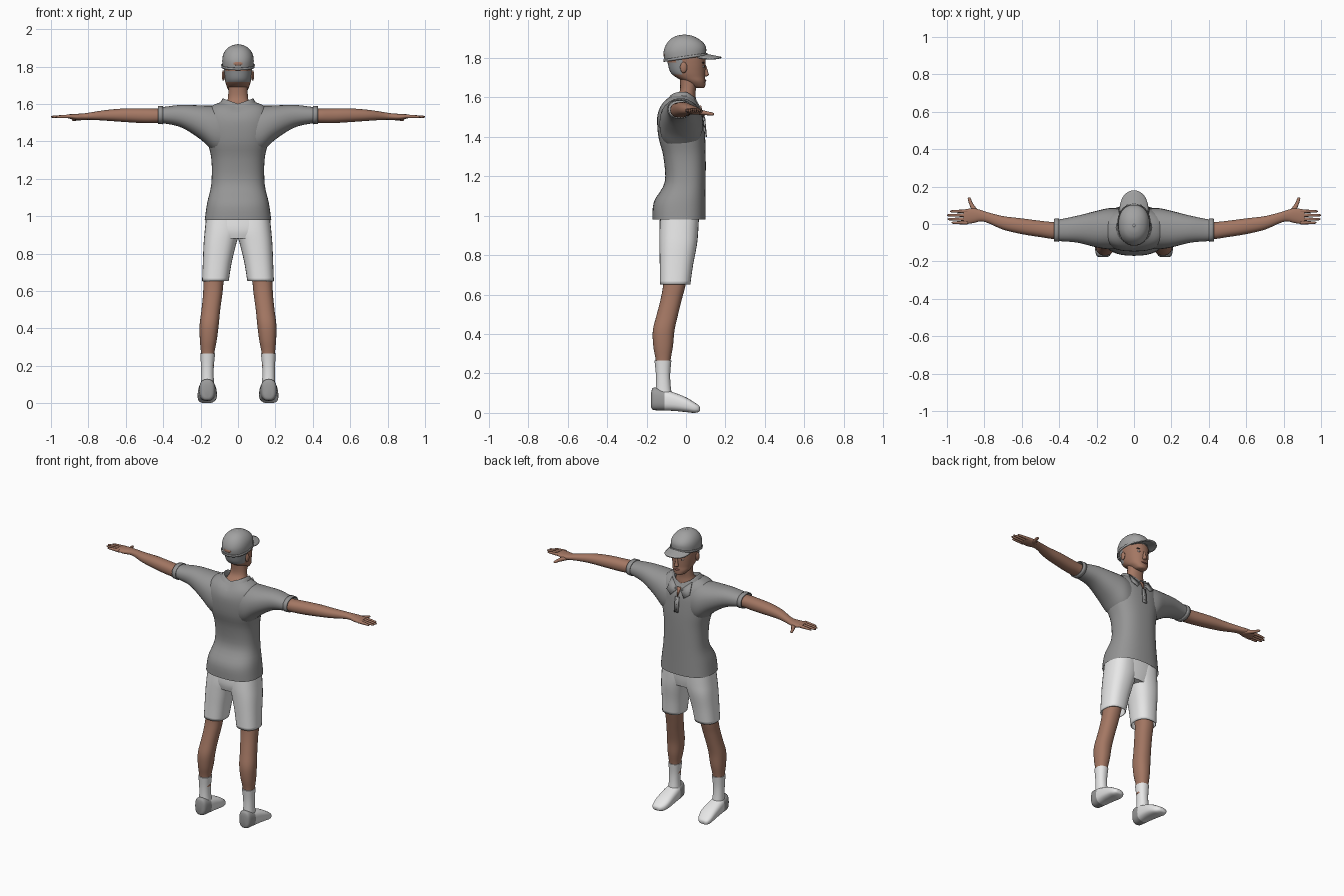
import bpy, bmesh, math
from mathutils import Vector

cube = bpy.data.objects.get("Cube")
if cube:
    bpy.data.objects.remove(cube)


def material(name, r, g, b):
    m = bpy.data.materials.new(name)
    m.use_nodes = True
    m.diffuse_color = (r, g, b, 1)
    bsdf = m.node_tree.nodes["Principled BSDF"]
    bsdf.inputs["Base Color"].default_value = (r, g, b, 1)
    bsdf.inputs["Roughness"].default_value = 0.8
    return m


SKIN = material("skin", .37, .185, .125)
SHIRT = material("shirt grey", .3, .3, .3)
CAP = material("cap grey", .36, .36, .36)
WHITE = material("white cloth", .8, .8, .8)
HAIR = material("hair grey", .3, .31, .32)
HEEL = material("heel grey", .33, .33, .33)
DARK = material("dark detail", .06, .04, .035)
LIPS = material("lips", .27, .1, .08)


def finish(name, bm, mats, mirror=False, rule=None, thick=0):
    bmesh.ops.recalc_face_normals(bm, faces=bm.faces)
    if rule:
        for f in bm.faces:
            f.material_index = rule(f.calc_center_median())
    me = bpy.data.meshes.new(name)
    bm.to_mesh(me)
    bm.free()
    for m in mats:
        me.materials.append(m)
    ob = bpy.data.objects.new(name, me)
    bpy.context.collection.objects.link(ob)
    if thick:
        mod = ob.modifiers.new("thickness", "SOLIDIFY")
        mod.thickness = thick
    if mirror:
        ob.modifiers.new("mirror", "MIRROR").use_mirror_merge = False
    bpy.ops.object.select_all(action="DESELECT")
    ob.select_set(True)
    bpy.context.view_layer.objects.active = ob
    bpy.ops.object.shade_smooth_by_angle(angle=math.radians(45))
    return ob


def spline(rings, steps):
    """Smoothly interpolate the section table."""
    out = []
    for i in range(len(rings) - 1):
        p0, p1, p2 = rings[max(i - 1, 0)], rings[i], rings[i + 1]
        p3 = rings[min(i + 2, len(rings) - 1)]
        for k in range(steps):
            t = k / steps
            out.append([b + t / 2 * (c - a + t * (2 * a - 5 * b + 4 * c - d + t * (3 * (b - c) + d - a)))
                        for a, b, c, d in zip(p0, p1, p2, p3)])
    return out + [list(rings[-1])]


def loft(name, axis, rings, mats, caps=(True, True), sides=28, steps=4, power=.9,
         warp=None, **kw):
    """Skin sections (t, u min, u max, v min, v max) along an axis."""
    bm = bmesh.new()
    loops = []
    for t, u0, u1, v0, v1 in spline(rings, steps):
        loop = []
        for i in range(sides):
            a = math.tau * i / sides
            c, s = math.cos(a), math.sin(a)
            u = (u0 + u1) / 2 + (u1 - u0) / 2 * math.copysign(abs(c) ** power, c)
            v = (v0 + v1) / 2 + (v1 - v0) / 2 * math.copysign(abs(s) ** power, s)
            co = Vector({"x": (t, u, v), "y": (u, t, v), "z": (u, v, t)}[axis])
            if warp:
                co = warp(co)
            loop.append(bm.verts.new(co))
        loops.append(loop)
    for a, b in zip(loops, loops[1:]):
        for i in range(sides):
            j = (i + 1) % sides
            bm.faces.new((a[i], a[j], b[j], b[i]))
    if caps[0]:
        bm.faces.new(loops[0])
    if caps[1]:
        bm.faces.new(loops[-1])
    return finish(name, bm, mats, **kw)


def ball(name, loc, size, mat, mirror=False):
    bm = bmesh.new()
    bmesh.ops.create_uvsphere(bm, u_segments=14, v_segments=8, radius=1)
    for v in bm.verts:
        v.co = Vector([p + c * s for p, c, s in zip(loc, v.co, size)])
    return finish(name, bm, [mat], mirror=mirror)


def plate(name, points, mat, mirror=False):
    bm = bmesh.new()
    bm.faces.new([bm.verts.new(p) for p in points])
    return finish(name, bm, [mat], mirror=mirror, thick=.006)


def sym(*rows):
    return [(z, -r, r, a, b) for z, r, a, b in rows]


# Shirt body, sleeves and collar
def neckline(co):
    w = min(max((co.z - 1.5) / .1, 0), 1.2)
    co.z += w * (.3 * abs(co.x) - .02 - .35 * max(co.y, 0))
    return co


loft("shirt_body", "z", sym(
    (.98, .178, -.17, .1), (1.07, .165, -.163, .1), (1.17, .143, -.108, .1),
    (1.3, .142, -.115, .1), (1.4, .162, -.14, .097), (1.5, .175, -.146, .088),
    (1.56, .155, -.13, .075), (1.6, .095, -.1, .06)), [SHIRT], caps=(False, False),
    power=.8, sides=40, warp=neckline)
loft("sleeve", "x", [
    (.07, -.13, .08, 1.32, 1.585), (.13, -.135, .085, 1.345, 1.59), (.2, -.125, .07, 1.41, 1.592),
    (.3, -.1, .045, 1.473, 1.595), (.39, -.092, .026, 1.495, 1.585),
    (.425, -.09, .024, 1.498, 1.583)], [SHIRT], caps=(False, False), mirror=True)
loft("sleeve_cuff", "x", [(.4, -.095, .029, 1.491, 1.589), (.428, -.094, .028, 1.493, 1.588)],
     [SHIRT], caps=(False, False), steps=1, mirror=True, thick=.006)
loft("collar", "z", sym(
    (1.57, .115, -.125, .08), (1.6, .095, -.1, .066), (1.622, .082, -.083, .058),
    (1.62, .076, -.077, .054), (1.59, .072, -.072, .05)), [SHIRT], caps=(False, False), warp=neckline)
plate("collar_flap", [(.012, .076, 1.545), (.075, .045, 1.6), (.085, .085, 1.53), (.05, .097, 1.505)],
      SHIRT, mirror=True)
plate("open_neck", [(-.014, .076, 1.56), (.014, .076, 1.56), (0, .093, 1.5)], SKIN)
plate("placket", [(-.014, .091, 1.5), (.014, .091, 1.5), (.014, .1, 1.4), (-.014, .1, 1.4)], SHIRT)
for i in range(3):
    ball("shirt_button", (0, .095 + .003 * i, 1.485 - .033 * i), (.005, .004, .005), DARK)

# Shorts
loft("shorts_seat", "z", sym((.88, .13, -.125, .05), (.93, .172, -.135, .06), (1.02, .168, -.13, .07)),
     [WHITE], power=.8)
loft("shorts_leg", "z", [
    (.652, .05, .192, -.132, .022), (.75, .034, .188, -.133, .036), (.85, .01, .184, -.135, .055),
    (.92, -.01, .178, -.135, .062), (1.0, -.01, .17, -.13, .066)], [WHITE],
    caps=(False, True), power=.82, mirror=True, thick=.004)

# Legs, socks and shoes
loft("leg", "z", [
    (.2, .128, .195, -.15, -.085), (.27, .126, .198, -.154, -.078), (.34, .113, .204, -.166, -.066),
    (.42, .103, .205, -.168, -.058), (.5, .095, .195, -.148, -.04), (.58, .084, .187, -.128, -.02),
    (.66, .075, .183, -.115, 0), (.8, .05, .17, -.11, .02)], [SKIN], mirror=True)
loft("sock", "z", [(.08, .125, .2, -.155, -.07), (.14, .13, .198, -.152, -.078),
                   (.2, .129, .198, -.153, -.08), (.265, .122, .202, -.16, -.074)],
     [WHITE], mirror=True)
loft("shoe", "y", [
    (-.177, .145, .185, .03, .1), (-.165, .126, .203, .015, .128), (-.11, .118, .21, .012, .118),
    (-.06, .114, .214, .01, .103), (0, .113, .216, .004, .079), (.04, .122, .214, 0, .055),
    (.062, .138, .206, .004, .04), (.07, .152, .194, .01, .03)], [WHITE, HEEL], power=.75, mirror=True,
    rule=lambda c: int(c.y < -.105))

# Arms and hands
loft("arm", "x", [
    (.3, -.07, .01, 1.5, 1.57), (.42, -.08, .01, 1.498, 1.574), (.5, -.07, .017, 1.497, 1.576),
    (.6, -.054, .03, 1.503, 1.576), (.7, -.03, .042, 1.51, 1.568), (.78, .005, .062, 1.515, 1.556),
    (.82, .014, .075, 1.515, 1.55), (.86, .005, .084, 1.514, 1.547), (.9, 0, .079, 1.521, 1.545),
    (.912, .002, .076, 1.525, 1.543)], [SKIN], mirror=True)
for name, y, tip in (("index", .068, .983), ("middle", .047, 1), ("ring", .026, .996), ("little", .007, .975)):
    loft(name + "_finger", "x", [
        (.89, y - .01, y + .01, 1.523, 1.544), (.94, y - .008, y + .008, 1.524, 1.541),
        (tip - .008, y - .006, y + .006, 1.525, 1.537), (tip, y - .002, y + .002, 1.529, 1.533)],
        [SKIN], sides=10, steps=2, mirror=True)
loft("thumb", "y", [
    (.05, .815, .86, 1.513, 1.54), (.085, .843, .873, 1.511, 1.535), (.115, .864, .884, 1.509, 1.528),
    (.138, .873, .889, 1.509, 1.522), (.143, .88, .886, 1.513, 1.518)], [SKIN], sides=12, mirror=True)


# Neck and head, with hair at the back and sides
def hairline(c):
    band = c.y < -.05 and 1.775 < c.z < 1.8
    return int(c.z > 1.715 and c.y < -.012 - .2 * max(1.76 - c.z, 0) and not band)


loft("neck", "z", sym((1.48, .09, -.11, .05), (1.57, .075, -.085, .052), (1.62, .056, -.036, .048),
                      (1.68, .051, -.03, .055), (1.75, .05, -.04, .05)), [SKIN])
loft("head", "z", sym(
    (1.648, .022, .05, .09), (1.656, .036, .025, .097), (1.68, .055, -.01, .098),
    (1.705, .064, -.055, .097), (1.73, .07, -.08, .098), (1.77, .075, -.092, .099),
    (1.81, .076, -.098, .096), (1.86, .066, -.08, .08)), [SKIN, HAIR], sides=36, steps=6, rule=hairline)
loft("nose", "z", [(1.705, -.006, .006, .09, .1), (1.713, -.014, .014, .085, .115),
                   (1.73, -.01, .01, .085, .112), (1.765, -.006, .006, .085, .101)], [SKIN], sides=12)
ball("lips", (0, .096, 1.686), (.021, .007, .006), LIPS)
ball("ear", (.078, -.012, 1.752), (.009, .018, .028), SKIN, mirror=True)
ball("eye_white", (.031, .085, 1.757), (.013, .008, .006), WHITE, mirror=True)
ball("iris", (.031, .09, 1.757), (.005, .005, .005), DARK, mirror=True)
ball("eyebrow", (.033, .086, 1.776), (.018, .008, .004), DARK, mirror=True)


# Cap crown, rear strap and visor
def tilt(co):
    co.z += .15 * co.y * max(0, min(1, (1.9 - co.z) / .08))
    return co


loft("cap_crown", "z", sym(
    (1.805, .083, -.108, .102), (1.84, .084, -.114, .102), (1.87, .077, -.103, .09),
    (1.895, .06, -.08, .066), (1.912, .034, -.048, .034), (1.918, .008, -.016, .002)),
    [CAP], caps=(False, True), sides=36, warp=tilt)
loft("cap_rim", "z", sym((1.797, .084, -.11, .103), (1.81, .086, -.112, .105)), [CAP],
     caps=(False, False), steps=1, sides=36, warp=tilt, thick=.004)
ball("cap_button", (0, -.008, 1.917), (.008, .008, .003), CAP)
ball("cap_opening", (0, -.111, 1.816), (.026, .004, .011), SKIN)

bm = bmesh.new()
rows = []
for i in range(8):
    r = .3 + .7 * i / 7
    row = []
    for k in range(21):
        a = math.pi * k / 20
        x, y = .078 * r * math.cos(a), .06 + .12 * r * math.sin(a) ** .8
        row.append(bm.verts.new((x, y, 1.83 - .2 * (y - .06) - 4 * x * x)))
    rows.append(row)
for a, b in zip(rows, rows[1:]):
    for k in range(20):
        bm.faces.new((a[k], a[k + 1], b[k + 1], b[k]))
finish("cap_visor", bm, [CAP], thick=.007)
